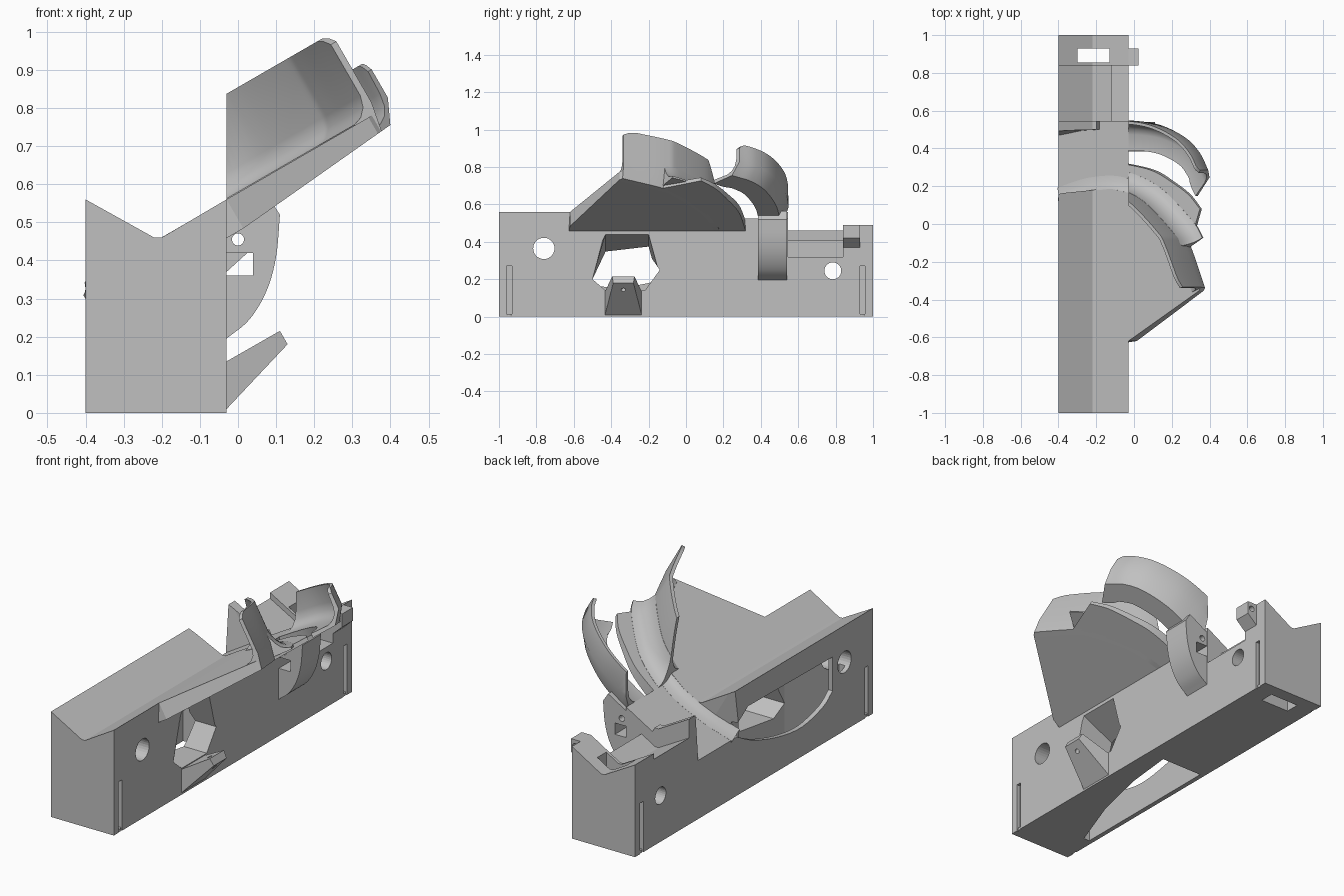
import bpy, bmesh, math
from mathutils import Vector

cube = bpy.data.objects.get("Cube")
if cube:
    bpy.data.objects.remove(cube, do_unlink=True)

grey = bpy.data.materials.new("plain grey")
grey.use_nodes = True
GREY = (0.53, 0.53, 0.53, 1)
grey.diffuse_color = GREY
grey.node_tree.nodes["Principled BSDF"].inputs["Base Color"].default_value = GREY

EDGE = -0.03                     # right-hand face of the body
FLOOR = -0.03                    # channel floor below the sloping plane
C, S = math.cos(math.pi / 6), math.sin(math.pi / 6)


# Frames: two profile coordinates plus an extrusion distance
def along_y(x, z, t): return Vector((x, t, z))
def along_x(y, z, t): return Vector((t, y, z))
def along_z(x, y, t): return Vector((x, y, t))
def sloped(u, y, w): return Vector((EDGE + C * u - S * w, y, 0.56 + S * u + C * w))


def finish(name, bm, smooth=False, trim=False):
    if trim:                     # cut flush with the body side
        bmesh.ops.bisect_plane(bm, geom=bm.verts[:] + bm.edges[:] + bm.faces[:],
                               plane_co=(EDGE, 0, 0), plane_no=(-1, 0, 0), clear_outer=True)
        bmesh.ops.holes_fill(bm, edges=[e for e in bm.edges if e.is_boundary])
    bmesh.ops.recalc_face_normals(bm, faces=bm.faces)
    mesh = bpy.data.meshes.new(name)
    bm.to_mesh(mesh)
    bm.free()
    mesh.materials.append(grey)
    ob = bpy.data.objects.new(name, mesh)
    bpy.context.collection.objects.link(ob)
    if smooth:
        activate(ob)
        bpy.ops.object.shade_smooth_by_angle(angle=math.radians(35))
    return ob


def activate(ob):
    bpy.ops.object.select_all(action='DESELECT')
    ob.select_set(True)
    bpy.context.view_layer.objects.active = ob


def prism(name, pts, frame, a, b, shape=None, **kw):
    bm = bmesh.new()
    rings = [[bm.verts.new(frame(p, q, t)) for p, q in pts] for t in (a, b)]
    bm.faces.new(rings[0])
    bm.faces.new(rings[1][::-1])
    n = len(pts)
    for i in range(n):
        j = (i + 1) % n
        bm.faces.new((rings[0][i], rings[1][i], rings[1][j], rings[0][j]))
    if shape:
        for v in bm.verts:
            shape(v.co)
    return finish(name, bm, **kw)


def rect(p0, p1, q0, q1):
    return [(p0, q0), (p1, q0), (p1, q1), (p0, q1)]


def disc(p, q, r, n=28):
    return [(p + r * math.cos(math.tau * i / n), q + r * math.sin(math.tau * i / n)) for i in range(n)]


def cut(ob, *args, **kw):
    tool = prism("cutter", *args, **kw)
    tool.hide_render = True
    mod = ob.modifiers.new("cut", 'BOOLEAN')
    mod.operation, mod.solver, mod.object = 'DIFFERENCE', 'EXACT', tool
    activate(ob)
    bpy.ops.object.modifier_apply(modifier=mod.name)
    bpy.data.objects.remove(tool, do_unlink=True)


def spline(pts, steps=7):
    p = [Vector(q) for q in pts]
    p = [2 * p[0] - p[1]] + p + [2 * p[-1] - p[-2]]
    out = []
    for a, b, c, d in zip(p, p[1:], p[2:], p[3:]):
        for k in range(steps):
            t = k / steps
            out.append(0.5 * (2 * b + (c - a) * t + (2 * a - 5 * b + 4 * c - d) * t * t
                              + (3 * b - a - 3 * c + d) * t ** 3))
    return out + [p[-2]]


def underside(u):
    return -0.088 + 0.09 * max(u, 0)


# Sweep a section (outward offset, height) along a curve on the slope; height None
# follows the tapered underside, lean skews the far end of the sweep
def blade(name, curve, section, top, lean=0, trim=True):
    path, bm, rings = spline(curve), bmesh.new(), []
    last = len(path) - 1
    for i, p in enumerate(path):
        d = (path[min(i + 1, last)] - path[max(i - 1, 0)]).normalized()
        out = Vector((-d.y, d.x))
        cap = top - (0.025, 0.008)[last - i] if i > last - 2 else top
        ring = []
        for off, w in section:
            q = p + out * off - d * off * lean * (i / last) ** 2
            ring.append(bm.verts.new(sloped(q.x, q.y, underside(q.x) if w is None else min(w, cap))))
        rings.append(ring)
    n = len(section)
    for a, b in zip(rings, rings[1:]):
        for i in range(n):
            j = (i + 1) % n
            bm.faces.new((a[i], a[j], b[j], b[i]))
    bm.faces.new(rings[0])
    bm.faces.new(rings[-1][::-1])
    return finish(name, bm, smooth=True, trim=trim)


def vee(drop):
    return [(-0.4, 0), (EDGE, 0), (EDGE, 0.56 - drop), (-0.2, 0.46 - drop),
            (-0.22, 0.46 - drop), (-0.4, 0.56 - drop)]


# Body in three lengths
body = prism("main_body", vee(0), along_y, -1, 0.545)
neck = prism("neck_body", vee(0.1), along_y, 0.545, 0.84)
tail = prism("tail_body", vee(0.07), along_y, 0.84, 1)

# Hollow under the body, with the side windows
cut(body, [(-0.375, -0.8), (-0.375, 0.075), (-0.13, 0.075), (-0.16, -0.2), (-0.23, -0.5), (-0.34, -0.8)],
    along_z, -0.1, 0.41)
sill = [(p.x, p.y) for p in spline([(-0.66, 0.25), (-0.58, 0.195), (-0.4, 0.156), (-0.2, 0.18), (0, 0.24),
                                   (0.14, 0.31)], 4)]
cut(body, sill + [(0.14, 0.38), (0.05, 0.44), (-0.66, 0.43)], along_x, -0.5, -0.36)


def lower_inside(co):
    if co.z > 0.4:
        co.z += (co.x - EDGE) * 0.5


cut(body, [(-0.43, 0.44), (-0.2, 0.44), (-0.14, 0.25), (-0.22, 0.14), (-0.43, 0.14), (-0.5, 0.2)],
    along_x, -0.24, 0.03, shape=lower_inside)

# Channel that runs across the body on the slope, with a cove along its front edge
ENTRY = [(-0.43, 0.125), (-0.3, 0.165), (-0.2, 0.182), (-0.1, 0.185), (0, 0.165)]
cut(body, [(-0.55, 0.08)] + ENTRY + [(0.1, 0.12), (0.1, 0.6), (-0.195, 0.6), (-0.195, 0.5),
                                     (-0.3, 0.495), (-0.55, 0.45)], sloped, FLOOR, 0.4)
blade("body_cove", ENTRY, [(-0.004, -0.04), (-0.004, -0.001), (0.006, -0.003), (0.02, -0.014), (0.04, -0.024),
                           (0.07, -0.0295), (0.07, -0.04)], 0.05, trim=False)

# Cross holes, side recess and tail slot
cut(body, disc(-0.76, 0.365, 0.057), along_x, -0.5, 0.1)
cut(neck, disc(0.785, 0.245, 0.045), along_x, -0.5, 0.1)
cut(neck, rect(-0.12, 0.1, 0.32, 0.6), along_y, 0.5, 0.9)
cut(tail, rect(-0.3, -0.13, 0.855, 0.93), along_z, -0.1, 0.6)

# Upright grooves near the corners, each ending in a small foot
for part, y in ((body, -0.945), (tail, 0.943)):
    for side, x in (("left", EDGE), ("right", -0.4)):
        cut(part, rect(x - 0.02, x + 0.02, y - 0.014, y + 0.014), along_z, -0.1, 0.27)
        inset = x - 0.022 if x == EDGE else x + 0.022
        prism("groove_foot_" + side, disc(inset, y, 0.02, 16), along_z, 0, 0.015)


# Front wing: tapered floor slab, lower channel slab and the tall curved wall
def taper(co):
    u = (co.x - EDGE) * C + (co.z - 0.56) * S
    w = (co.z - 0.56) * C - (co.x - EDGE) * S
    if w < -0.05:
        co.xyz = sloped(u, co.y, underside(u))


WALL = [(-0.1, 0.185), (0, 0.165), (0.136, 0.1), (0.3, -0.05), (0.35, -0.125), (0.44, -0.34)]
inner = [(p.x, p.y) for p in spline(WALL)][::-1]
inner_part = [(p.x, p.y) for p in spline(WALL[:-1])]
rim = [(p.x, p.y) for p in spline([(0.42, 0.08), (0.35, 0.155), (0.25, 0.22), (0.12, 0.285), (-0.08, 0.325)])]
prism("front_wing_floor", [(-0.08, -0.63), (0.0, -0.62), (0.43, -0.355)] + inner,
      sloped, 0, -0.1, shape=taper, trim=True)
prism("channel_floor", inner_part + rim, sloped, FLOOR, -0.1, shape=taper, trim=True)
blade("front_wing_wall", WALL,
      [(-0.06, -0.01), (-0.055, 0.002), (-0.03, 0.01), (-0.01, 0.03), (0, 0.06), (0, 0.24), (0.018, 0.24),
       (0.018, 0.03), (0.002, None), (-0.03, None)], 0.24)
blade("channel_cove", WALL[:-1],
      [(0.004, -0.04), (0.004, 0.085), (0.019, 0.08), (0.024, 0.05), (0.036, 0.02), (0.055, -0.008),
       (0.075, -0.022), (0.1, -0.029), (0.1, -0.04)], 0.085)

# Rear wing: floor and wall in one sweep
blade("rear_wing", [(-0.1, 0.548), (0.07, 0.545), (0.22, 0.52), (0.364, 0.455), (0.45, 0.375), (0.5, 0.285)],
      [(0, 0.13), (0, 0.02), (-0.045, None), (-0.158, None), (-0.158, FLOOR), (-0.075, FLOOR), (-0.048, -0.018),
       (-0.028, 0.005), (-0.019, 0.04), (-0.016, 0.13)], 0.13, lean=0.45)

# Rounded bracket below the rear wing
arc = [(p.x, p.y) for p in spline([(EDGE, 0.195), (0.03, 0.245), (0.075, 0.32), (0.1, 0.41), (0.11, 0.52)], 5)]
bracket = prism("rear_bracket", arc + [(0.08, 0.565), (EDGE, 0.5)], along_y, 0.385, 0.54, smooth=True)
cut(bracket, rect(-0.1, 0.04, 0.36, 0.42), along_y, 0.3, 0.6)
cut(bracket, disc(0, 0.455, 0.016, 16), along_y, 0.3, 0.6)

# Lug on the tail
lug = prism("tail_lug", [(EDGE, 0.37), (0.025, 0.42), (0.025, 0.49), (EDGE, 0.49)], along_y, 0.84, 0.93)
cut(lug, disc(0, 0.455, 0.016, 16), along_y, 0.8, 1)


# Tapered tab below the window
def narrow(co):
    co.y = -0.335 + (co.y + 0.335) * (1 - 0.45 * max(0, co.x - EDGE) / 0.16)


tab = prism("side_tab", [(EDGE, 0.01), (0.13, 0.18), (0.11, 0.215), (EDGE, 0.135)],
            along_y, -0.433, -0.237, shape=narrow)
cut(tab, disc(0.0, -0.335, 0.012, 14), lambda p, y, t: Vector((0.08 + C * p - S * t, y, 0.17 + S * p + C * t)),
    -0.15, 0.15)
